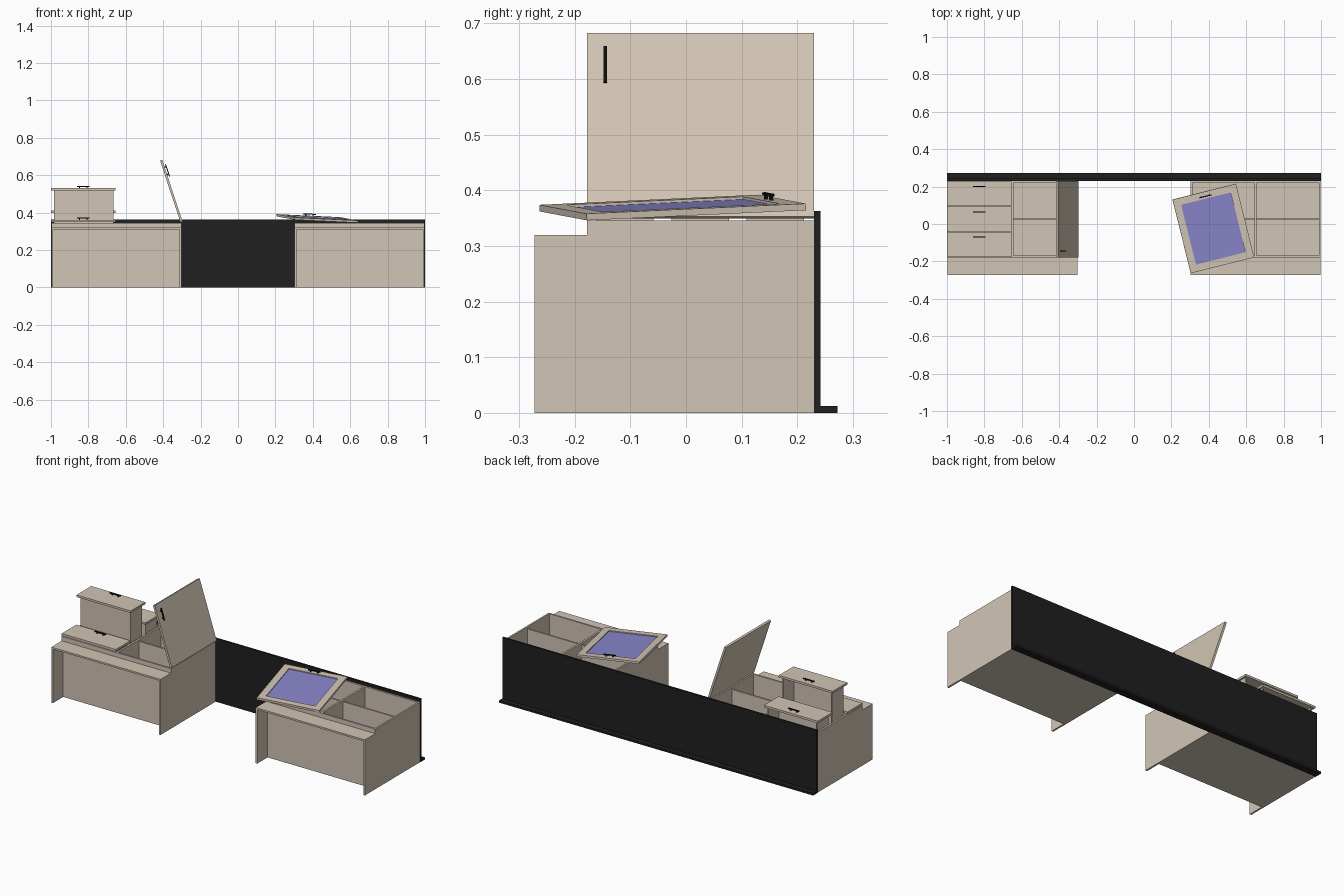
import bpy, bmesh, math
from mathutils import Matrix, Vector

if "Cube" in bpy.data.objects:
    bpy.data.objects.remove(bpy.data.objects["Cube"])


def material(name, rgb):
    m = bpy.data.materials.new(name)
    m.diffuse_color = (*rgb, 1)
    m.use_nodes = True
    m.node_tree.nodes["Principled BSDF"].inputs["Base Color"].default_value = m.diffuse_color
    return m


WOOD = material("beige wood", (0.64, 0.56, 0.46))
BLACK = material("black top", (0.014, 0.014, 0.015))
METAL = material("handle black", (0.004, 0.004, 0.004))
GLASS = material("blue glass", (0.25, 0.24, 0.60))


def boxes(name, mat, ranges, matrix=None):
    """One object from boxes given as (x0, x1, y0, y1, z0, z1)."""
    bm = bmesh.new()
    for x0, x1, y0, y1, z0, z1 in ranges:
        t = Matrix.Translation(((x0 + x1) / 2, (y0 + y1) / 2, (z0 + z1) / 2))
        s = Matrix.Diagonal((abs(x1 - x0), abs(y1 - y0), abs(z1 - z0), 1))
        bmesh.ops.create_cube(bm, size=1, matrix=t @ s)
    mesh = bpy.data.meshes.new(name)
    bm.to_mesh(mesh)
    bm.free()
    mesh.materials.append(mat)
    ob = bpy.data.objects.new(name, mesh)
    bpy.context.collection.objects.link(ob)
    if matrix:
        ob.matrix_world = matrix
    return ob


def side_panel(name, x0, x1):
    """Side board whose foot end is notched."""
    prof = [(-0.272, 0), (0.23, 0), (0.23, 0.346), (-0.178, 0.346),
            (-0.178, 0.32), (-0.272, 0.32)]
    bm = bmesh.new()
    face = bm.faces.new([bm.verts.new((x0, y, z)) for y, z in prof])
    ext = bmesh.ops.extrude_face_region(bm, geom=[face])
    moved = [g for g in ext["geom"] if isinstance(g, bmesh.types.BMVert)]
    bmesh.ops.translate(bm, verts=moved, vec=(x1 - x0, 0, 0))
    bmesh.ops.recalc_face_normals(bm, faces=bm.faces)
    mesh = bpy.data.meshes.new(name)
    bm.to_mesh(mesh)
    bm.free()
    mesh.materials.append(WOOD)
    bpy.context.collection.objects.link(bpy.data.objects.new(name, mesh))


def handle(name, matrix):
    """Bar handle on two posts, along local x, standing on local z = 0."""
    boxes(name, METAL, [(-0.034, 0.034, -0.003, 0.003, 0.007, 0.012),
                        (-0.023, -0.017, -0.003, 0.003, 0, 0.008),
                        (0.017, 0.023, -0.003, 0.003, 0, 0.008)], matrix)


T = 0.01

# two carcasses: sides, base, top, back, kick board, partition
for label, s in (("left", -1), ("right", 1)):
    side_panel(label + "_outer_side", s * 0.998, s * (0.998 - T))
    side_panel(label + "_inner_side", s * 0.303, s * (0.303 + T))
    a, b = sorted((s * (0.303 + T), s * (0.998 - T)))
    boxes(label + "_base_board", WOOD, [(a, b, -0.178, -0.168, 0, 0.346)])
    boxes(label + "_top_board", WOOD, [(a, b, 0.22, 0.23, 0, 0.346)])
    boxes(label + "_back_board", WOOD, [(a, b, -0.168, 0.22, 0, 0.006)])
    boxes(label + "_kick_board", WOOD, [(a, b, -0.272, -0.178, 0.31, 0.32)])
    boxes(label + "_partition", WOOD,
          [(s * 0.644, s * 0.655, -0.168, 0.22, 0.006, 0.346)])

# shelves
boxes("left_shelf", WOOD, [(-0.644, -0.313, 0.021, 0.031, 0.006, 0.335)])
boxes("right_shelf_inner", WOOD, [(0.313, 0.644, 0.021, 0.031, 0.006, 0.335)])
boxes("right_shelf_outer", WOOD, [(0.655, 0.988, 0.021, 0.031, 0.006, 0.335)])

# black worktop with its rear strip
boxes("worktop", BLACK, [(-1, 1, 0.23, 0.242, 0, 0.363)])
boxes("worktop_rear_strip", BLACK, [(-1, 1, 0.242, 0.272, 0, 0.012)])

# three drawers, each pulled out by a different amount, open towards +y
for i, pull in enumerate((0, 0.17, 0.05)):
    y0 = -0.176 + i * 0.1355
    y1 = y0 + 0.1335
    z = 0.349 + pull
    n = "drawer_%d" % (i + 1)
    boxes(n + "_front", WOOD, [(-0.999, -0.655, y0, y1, z, z + 0.012)])
    d0, d1, zb = y0 + 0.014, y1 - 0.016, z - 0.325
    boxes(n + "_box", WOOD, [(-0.984, -0.976, d0, d1, zb, z),
                             (-0.673, -0.665, d0, d1, zb, z),
                             (-0.976, -0.673, d0, d0 + 0.008, zb, z),
                             (-0.976, -0.673, d0 + 0.008, d1, zb, zb + 0.008)])
    handle(n + "_handle", Matrix.Translation((-0.827, y1 - 0.028, z + 0.012)))

# open left door, hinged on the inner side; local x runs up the door
lean = Vector((-0.108, 0, 0.328)).normalized()
normal = Vector((lean.z, 0, -lean.x))
across = normal.cross(lean)


def frame(x, y, z, origin):
    m = Matrix((x, y, z)).transposed().to_4x4()
    m.translation = origin
    return m


door = frame(lean, across, normal, Vector((-0.308, 0.026, 0.349)))
boxes("left_door", WOOD, [(0, 0.347, -0.204, 0.204, 0, 0.012)], door)
handle("left_door_handle", door @ Matrix.Translation((0.285, 0.171, 0.012)))

# loose glass door resting askew on the right cabinet
u = Vector((0.34, 0.085, -0.016)).normalized()
w = u.cross(Vector((-0.094, 0.395, 0.018))).normalized()
v = w.cross(u)
glass = frame(u, v, w, Vector((0.303, -0.263, 0.362)))
W, H, B = 0.35, 0.406, 0.038
boxes("glass_door_frame", WOOD, [(0, B, 0, H, 0, 0.012),
                                 (W - B, W, 0, H, 0, 0.012),
                                 (B, W - B, 0, B, 0, 0.012),
                                 (B, W - B, H - B, H, 0, 0.012)], glass)
boxes("glass_pane", GLASS, [(B, W - B, B, H - B, 0.004, 0.007)], glass)
handle("glass_door_handle", glass @ Matrix.Translation((0.175, H - 0.025, 0.012)))
